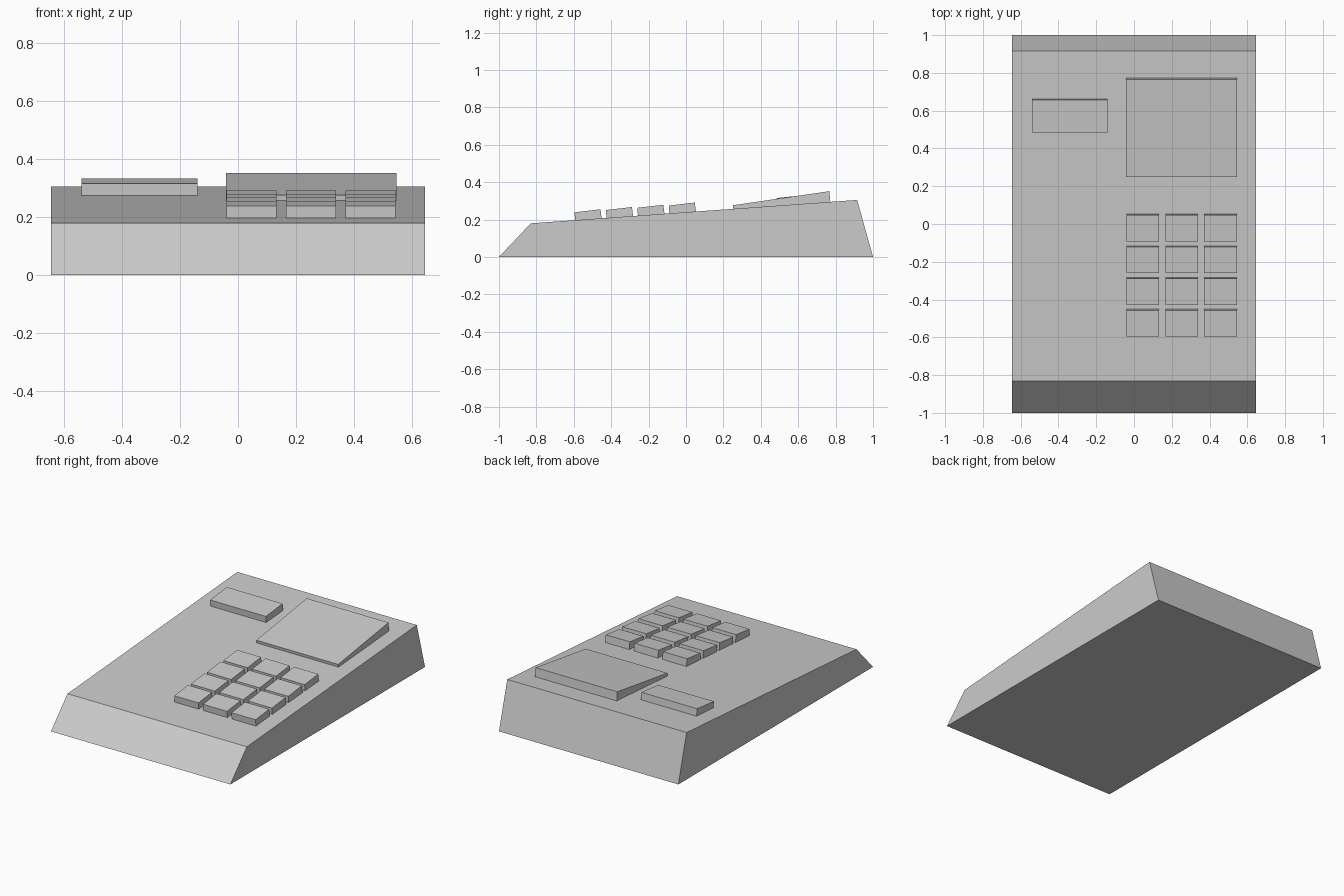
import bpy, bmesh

if "Cube" in bpy.data.objects:
    bpy.data.objects.remove(bpy.data.objects["Cube"])


def deck_z(y):
    """Height of the sloping top panel at y."""
    return 0.18 + (y + 0.83) * (0.305 - 0.18) / (0.915 + 0.83)


def extrude_profile(name, profile, x0, x1):
    """Extrude a closed (y, z) profile along x."""
    bm = bmesh.new()
    face = bm.faces.new([bm.verts.new((x0, y, z)) for y, z in profile])
    ext = bmesh.ops.extrude_face_region(bm, geom=[face])
    verts = [v for v in ext["geom"] if isinstance(v, bmesh.types.BMVert)]
    bmesh.ops.translate(bm, verts=verts, vec=(x1 - x0, 0, 0))
    bmesh.ops.recalc_face_normals(bm, faces=bm.faces)
    mesh = bpy.data.meshes.new(name)
    bm.to_mesh(mesh)
    bm.free()
    obj = bpy.data.objects.new(name, mesh)
    bpy.context.collection.objects.link(obj)
    return obj


def raised_block(name, x0, x1, y0, y1, front_h, back_h, lean=0.006):
    """Block seated on the panel, its back face leaning forward a little."""
    sink = 0.002
    profile = [(y0, deck_z(y0) - sink), (y1, deck_z(y1) - sink),
               (y1 - lean, deck_z(y1) + back_h), (y0 - 0.003, deck_z(y0) + front_h)]
    return extrude_profile(name, profile, x0, x1)


# Wedge-shaped housing
extrude_profile("housing", [(-1, 0), (1, 0), (0.915, 0.305), (-0.83, 0.18)], -0.645, 0.645)

# Tilted display panel and small raised plate
raised_block("display", -0.042, 0.546, 0.253, 0.772, 0.019, 0.057)
raised_block("side_plate", -0.54, -0.139, 0.488, 0.663, 0.041, 0.046)

# Keypad, four rows of three keys
for row in range(4):
    for col in range(3):
        x = -0.04 + col * 0.2055
        y = -0.593 + row * 0.168
        raised_block(f"key_{row + 1}_{col + 1}", x, x + 0.173, y, y + 0.142, 0.042, 0.048)
